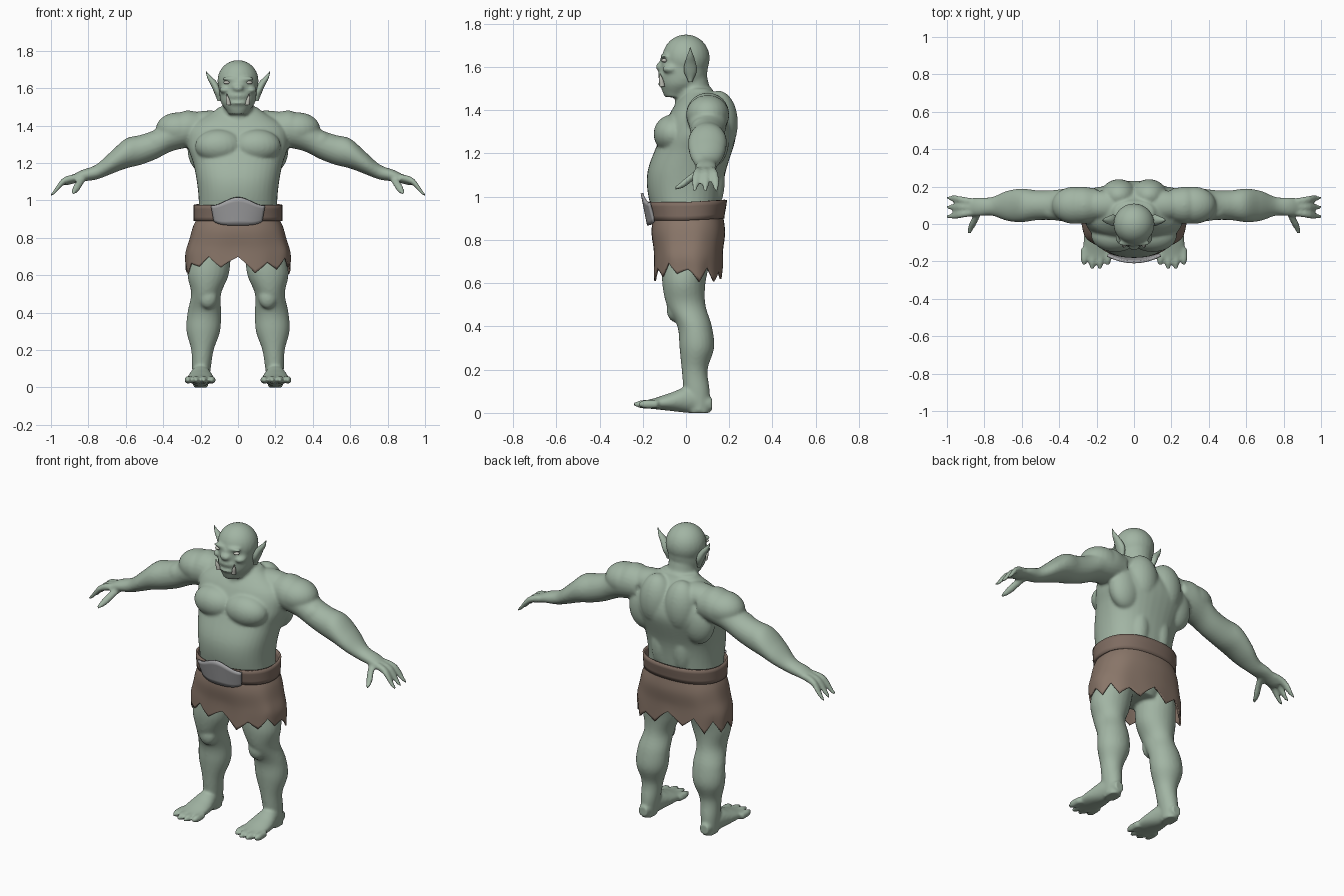
import bpy, bmesh, math, random
from mathutils import Matrix

random.seed(4)
cube = bpy.data.objects.get("Cube")
if cube:
    bpy.data.objects.remove(cube)


def material(name, red, green, blue):
    mat = bpy.data.materials.new(name)
    mat.use_nodes = True
    mat.diffuse_color = (red, green, blue, 1)
    shader = next(n for n in mat.node_tree.nodes if n.type == 'BSDF_PRINCIPLED')
    shader.inputs["Base Color"].default_value = mat.diffuse_color
    shader.inputs["Roughness"].default_value = .7
    return mat


green_skin = material("green_skin", .36, .46, .37)
brown_hide = material("brown_hide", .25, .18, .14)
belt_leather = material("belt_leather", .21, .15, .12)
grey_steel = material("grey_steel", .37, .37, .38)
pale_ivory = material("pale_ivory", .55, .56, .5)


def curve(values, t):
    """Smooth value at t along evenly spaced values, or a constant."""
    if not isinstance(values, tuple):
        return values
    padded = (values[0], *values, values[-1])
    place = t * (len(values) - 1)
    first = min(int(place), len(values) - 2)
    f = place - first
    a, b, c, d = padded[first:first + 4]
    return b + f * (c - a + f * (2 * a - 5 * b + 4 * c - d + f * (3 * b - a - 3 * c + d))) / 2


def loft(bm, axis, start, end, centre, radius, side=1, power=2, steps=24, count=24, caps=True):
    """Oval rings from start to end on an axis; centre and radius may vary along it."""
    rings = []
    for step in range(steps + 1):
        t = step / steps
        along = start + (end - start) * t
        middle = [curve(c, t) for c in centre]
        size = [curve(r, t) for r in radius]
        ring = []
        for i in range(count):
            angle = math.tau * i / count
            point = [m + r * math.copysign(abs(w) ** (2 / power), w)
                     for m, r, w in zip(middle, size, (math.cos(angle), math.sin(angle)))]
            point.insert('xyz'.index(axis), along)
            point[0] *= side
            ring.append(bm.verts.new(point))
        rings.append(ring)
    for low, high in zip(rings, rings[1:]):
        for i in range(count):
            bm.faces.new((low[i - 1], low[i], high[i], high[i - 1]))
    if caps:
        bm.faces.new(rings[0])
        bm.faces.new(rings[-1])
    return rings


def blob(bm, centre, radii):
    place = Matrix.Translation(centre) @ Matrix.Diagonal((*radii, 1))
    bmesh.ops.create_uvsphere(bm, u_segments=24, v_segments=16, radius=1, matrix=place)


def finish(bm, name, mat, thickness=0):
    bmesh.ops.recalc_face_normals(bm, faces=bm.faces)
    mesh = bpy.data.meshes.new(name)
    bm.to_mesh(mesh)
    bm.free()
    mesh.materials.append(mat)
    obj = bpy.data.objects.new(name, mesh)
    bpy.context.collection.objects.link(obj)
    bpy.ops.object.select_all(action='DESELECT')
    obj.select_set(True)
    bpy.context.view_layer.objects.active = obj
    bpy.ops.object.shade_smooth_by_angle(angle=math.radians(50))
    if thickness:
        obj.modifiers.new("thickness", 'SOLIDIFY').thickness = thickness
    return obj


body = bmesh.new()

# Torso, neck and jaw, then the skull
waist_to_neck = (.12, .2, .21, .21, .22, .24, .27, .25, .1)
chest_depth = (.1, .13, .15, .17, .18, .18, .17, .13, .06)
loft(body, 'z', .7, 1.5, (0, (0, 0, 0, .06, .06)), (waist_to_neck, chest_depth),
     power=2.3, steps=40, count=40)
neck = (.12, .09, .08)
loft(body, 'z', 1.35, 1.55, (0, (.06, .02)), (neck, neck))
loft(body, 'z', 1.46, 1.64, (0, (-.05, -.02, -.01, -.01)), ((.05, .09, .1, .1), (.05, .1, .11, .11)))
blob(body, (0, 0, 1.64), (.11, .11, .11))

# Nose, muzzle, lower lip and chin
blob(body, (0, -.12, 1.6), (.03, .02, .02))
blob(body, (0, -.09, 1.56), (.06, .04, .03))
blob(body, (0, -.1, 1.52), (.05, .03, .01))
blob(body, (0, -.08, 1.49), (.05, .03, .02))

for side in (-1, 1):
    # Brow and cheek
    blob(body, (side * .04, -.1, 1.65), (.05, .02, .01))
    blob(body, (side * .07, -.07, 1.59), (.03, .04, .02))
    # Chest, shoulder top, upper back, flank and lower back muscles
    blob(body, (side * .1, -.06, 1.29), (.13, .09, .09))
    blob(body, (side * .15, .1, 1.41), (.16, .08, .07))
    blob(body, (side * .08, .15, 1.34), (.1, .09, .15))
    blob(body, (side * .17, .13, 1.27), (.1, .07, .13))
    blob(body, (side * .07, .12, 1.08), (.06, .06, .15))
    # Arm down to the palm, with shoulder and upper arm muscles
    arm_height = (1.38, 1.38, 1.35, 1.3, 1.27, 1.25, 1.2, 1.15, 1.13, 1.1)
    arm_depth = (.09, .1, .09, .08, .08, .09, .08, .05, .05, .04)
    arm_thickness = (.09, .1, .09, .08, .08, .08, .06, .04, .03, .02)
    loft(body, 'x', .2, .92, ((.1, .1, .09), arm_height), (arm_depth, arm_thickness), side, steps=40)
    blob(body, (side * .32, .1, 1.38), (.12, .1, .09))
    blob(body, (side * .43, .08, 1.31), (.08, .06, .06))
    # Three fingers and a thumb
    digit = (.02, .02, .02, .01)
    for i in range(3):
        loft(body, 'x', .87, 1, ((.06 + .03 * i, .04 + .05 * i), (1.12, 1.1, 1.03)), (digit, digit), side)
    loft(body, 'y', .08, -.05, ((.83, .88), (1.12, 1.04)), (digit, digit), side)
    # Leg from ankle to hip, with the knee
    leg_height_shift = (.06, .05, .04, .05, .04, 0, -.01, 0, 0)
    leg_width = (.04, .05, .06, .09, .09, .08, .11, .11, .1)
    leg_depth = (.05, .06, .06, .08, .08, .09, .1, .11, .11)
    loft(body, 'z', 0, .8, ((.2, .19, .18, .16, .14), leg_height_shift), (leg_width, leg_depth),
         side, steps=40)
    blob(body, (side * .16, -.05, .48), (.05, .04, .06))
    # Foot with four toes
    loft(body, 'y', .12, -.18, (.2, (.04, .06, .05, .04)), ((.03, .05, .07, .07), (.03, .06, .04, .02)), side)
    for i in range(4):
        tip = -.22 if i in (0, 3) else -.24
        loft(body, 'y', -.13, tip, (.14 + .042 * i, .04), (digit, digit), side)

# Fuse the body parts into one soft skin
skin = finish(body, "body", green_skin)
remesh = skin.modifiers.new("merge", 'REMESH')
remesh.mode = 'VOXEL'
remesh.voxel_size = .008
remesh.use_smooth_shade = True
relax = skin.modifiers.new("relax", 'SMOOTH')
relax.factor = .5
relax.iterations = 6

# Ears, eyes and tusks
for side, label in ((-1, "right"), (1, "left")):
    ear = bmesh.new()
    loft(ear, 'z', 1.53, 1.69, ((.1, .12, .17), .02), ((.01, .02, .02, .002), (.01, .03, .02, .002)), side)
    finish(ear, label + "_ear", green_skin)
    eye = bmesh.new()
    blob(eye, (side * .06, -.1, 1.63), (.017, .014, .009))
    finish(eye, label + "_eye", pale_ivory)
    tusk = bmesh.new()
    point = (.012, .01, .002)
    loft(tusk, 'z', 1.51, 1.57, ((.05, .06), (-.11, -.12)), (point, point), side)
    finish(tusk, label + "_tusk", pale_ivory)

# Ragged hide skirt with folds and a jagged hem
skirt = bmesh.new()
rings = loft(skirt, 'z', .93, .65, (0, .01), ((.21, .24, .26, .28, .28), (.16, .17, .16, .16)),
             power=2.4, count=72, caps=False)
teeth = [random.uniform(-.05, 0) if k % 2 else random.uniform(0, .06) for k in range(24)]
for k, ring in enumerate(rings):
    t = k / (len(rings) - 1)
    for i, v in enumerate(ring):
        fold = 1 + .012 * t * math.sin(i * math.tau / 8)
        v.co.x *= fold
        v.co.y *= fold
        tooth, part = divmod(i, 3)
        jag = teeth[tooth] + (teeth[tooth - 23] - teeth[tooth]) * part / 3
        v.co.z += jag * t ** 5
finish(skirt, "skirt", brown_hide, .008)

# Belt, a little higher at the back
belt = bmesh.new()
for ring in loft(belt, 'z', .89, .975, (0, .005), (.237, (.172, .185)),
                 power=2.3, steps=4, count=64, caps=False):
    for v in ring:
        v.co.z += max(v.co.y, 0) / 20
finish(belt, "belt", belt_leather, .012)

# Curved steel belt plate with a raised middle
plate = bmesh.new()
columns, rows = 24, 6
grid = []
for i in range(columns + 1):
    u = 2 * i / columns - 1
    top = .97 + .045 * math.cos(u * math.pi / 2) ** 2
    bottom = .866 + .02 * u ** 4
    column = []
    for j in range(rows + 1):
        t = j / rows
        x = u * (.13 + .015 * t)
        y = -.18 - .03 * t + 1.7 * x * x
        column.append(plate.verts.new((x, y, bottom + (top - bottom) * t)))
    grid.append(column)
for a, b in zip(grid, grid[1:]):
    for j in range(rows):
        plate.faces.new((a[j], b[j], b[j + 1], a[j + 1]))
finish(plate, "belt_plate", grey_steel, .012)
